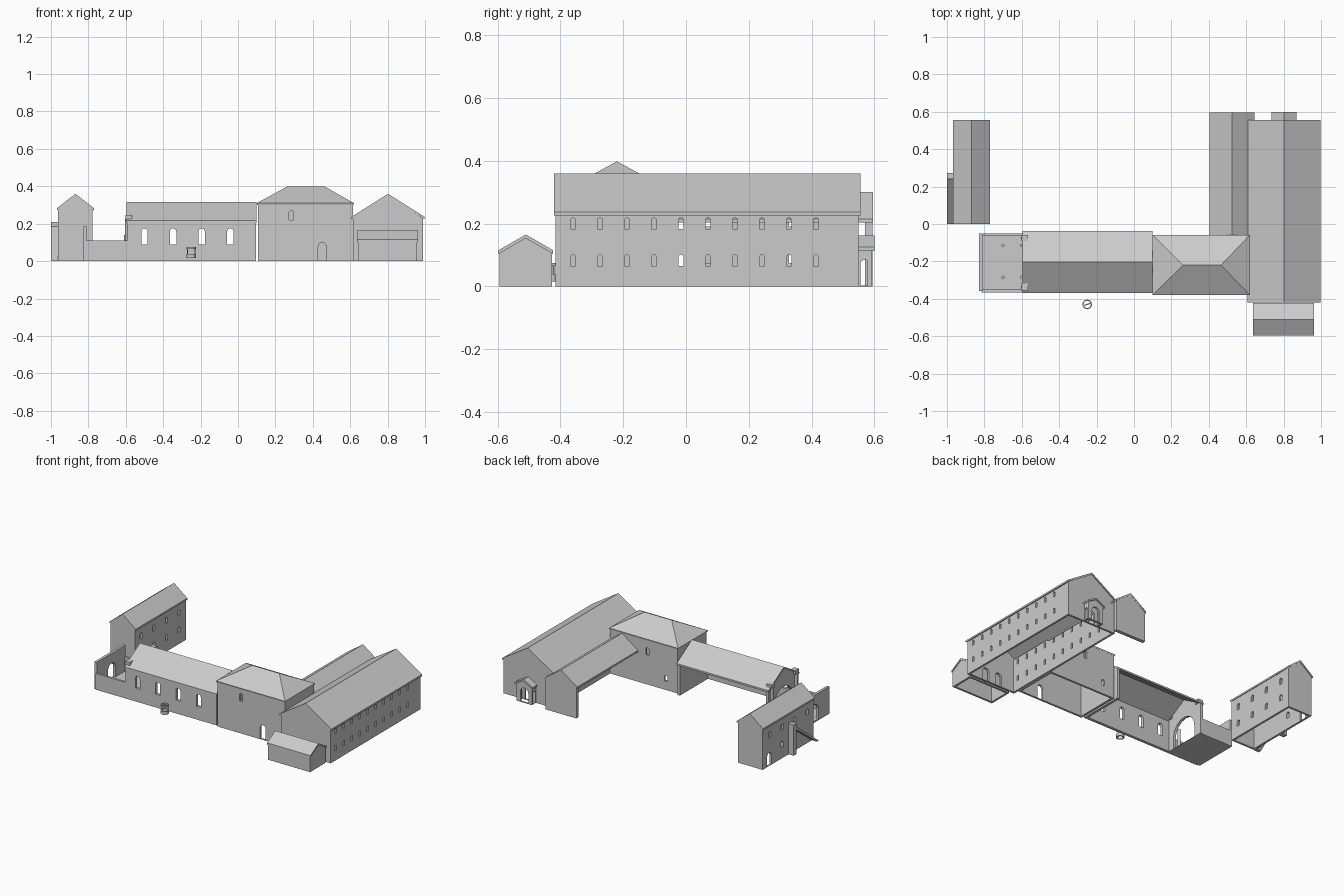
import bpy, bmesh, math
from mathutils import Vector

if "Cube" in bpy.data.objects:
    bpy.data.objects.remove(bpy.data.objects["Cube"])


def panel(name, outline, axis, a, b, holes=()):
    """Flat outline (with holes) extruded along an axis from a to b."""
    def place(u, v):
        return {'x': (a, u, v), 'y': (u, a, v), 'z': (u, v, a)}[axis]
    bm = bmesh.new()
    edges = []
    for loop in [outline, *holes]:
        vs = [bm.verts.new(place(u, v)) for u, v in loop]
        edges += [bm.edges.new((vs[i - 1], vs[i])) for i in range(len(vs))]
    if holes:
        bmesh.ops.triangle_fill(bm, edges=edges, use_beauty=True)
    else:
        bm.faces.new(bm.verts)
    ext = bmesh.ops.extrude_face_region(bm, geom=bm.faces[:], use_keep_orig=True)
    move = Vector([(b - a) if axis == k else 0 for k in 'xyz'])
    bmesh.ops.translate(bm, vec=move, verts=[g for g in ext['geom'] if isinstance(g, bmesh.types.BMVert)])
    bmesh.ops.recalc_face_normals(bm, faces=bm.faces[:])
    return finish(name, bm)


def finish(name, bm):
    me = bpy.data.meshes.new(name)
    bm.to_mesh(me)
    bm.free()
    ob = bpy.data.objects.new(name, me)
    bpy.context.collection.objects.link(ob)
    return ob


def arch(u, z0, z1, w):
    """Round-headed opening."""
    r = w / 2
    z0 = max(z0, 0.002)
    arc = [(u + r * math.cos(math.pi * i / 8), z1 - r + r * math.sin(math.pi * i / 8)) for i in range(9)]
    return [(u - r, z0), (u + r, z0)] + arc


def rect(u0, u1, v0, v1):
    return [(u0, v0), (u1, v0), (u1, v1), (u0, v1)]


def box(name, x0, x1, y0, y1, z0, z1):
    return panel(name, rect(x0, x1, y0, y1), 'z', z0, z1)


def gable(u0, u1, eave, ridge):
    return [(u0, 0), (u1, 0), (u1, eave), ((u0 + u1) / 2, ridge), (u0, eave)]


def roof(name, axis, u0, u1, a, b, eave, ridge, t=0.012):
    """Folded thin roof with its ridge along the axis."""
    m = (u0 + u1) / 2
    pts = [(u0, eave), (m, ridge), (u1, eave), (u1, eave - t), (m, ridge - t), (u0, eave - t)]
    return panel(name, pts, axis, a, b)


def cyl(name, x, y, z0, z1, r, n=12):
    return panel(name, [(x + r * math.cos(2 * math.pi * i / n), y + r * math.sin(2 * math.pi * i / n))
                        for i in range(n)], 'z', z0, z1)


T = 0.014  # wall thickness

# East hall: two rows of windows on both long walls
ys = [-0.36 + 0.086 * i for i in range(10)]
wins = [arch(y, z, z + 0.036, 0.016) for y in ys for z in (0.065, 0.182)]
for n, x in (("west", 0.615), ("east", 0.988 - T)):
    panel("hall_wall_" + n, rect(-0.415, 0.55, 0, 0.228), 'x', x, x + T, wins)
g = gable(0.615, 0.988, 0.23, 0.35)
panel("hall_gable_south", g, 'y', -0.415, -0.415 + T, [arch(x, 0, 0.09, 0.05) for x in (0.75, 0.85)])
panel("hall_gable_north", g, 'y', 0.55 - T, 0.55, [arch(0.802, 0, 0.09, 0.05)])
roof("hall_roof", 'y', 0.607, 0.997, -0.42, 0.555, 0.237, 0.36)

# North porch
panel("porch_front", gable(0.745, 0.86, 0.118, 0.152), 'y', 0.578, 0.592, [arch(0.8025, 0, 0.10, 0.06)])
for i, x in enumerate((0.745, 0.85)):
    panel(f"porch_side_{i}", rect(0.55, 0.59, 0, 0.12), 'x', x, x + 0.01, [arch(0.57, 0, 0.085, 0.03)])
roof("porch_roof", 'y', 0.735, 0.87, 0.55, 0.6, 0.125, 0.162)

# South annex
for n, y in (("south", -0.593), ("north", -0.427 - T)):
    panel("annex_wall_" + n, rect(0.642, 0.958, 0, 0.112), 'y', y, y + T)
for n, x in (("west", 0.642), ("east", 0.958 - T)):
    panel("annex_gable_" + n, gable(-0.593, -0.427, 0.11, 0.158), 'x', x, x + T)
roof("annex_roof", 'x', -0.597, -0.423, 0.637, 0.963, 0.115, 0.165)

# Inner wing: roof carried by an end wall, open sides
panel("wing_end_wall", gable(0.41, 0.64, 0.205, 0.292), 'y', 0.57, 0.594)
roof("wing_roof", 'y', 0.403, 0.645, -0.06, 0.595, 0.215, 0.30)

# Central block with hipped roof
panel("block_wall_south", rect(0.107, 0.615, 0, 0.308), 'y', -0.375, -0.375 + T,
      [arch(0.285, 0.22, 0.27, 0.024), arch(0.45, 0, 0.10, 0.042)])
panel("block_wall_north", rect(0.107, 0.615, 0, 0.308), 'y', -0.063 - T, -0.063,
      [arch(0.335, 0.2, 0.25, 0.024), arch(0.195, 0.06, 0.10, 0.024)])
for n, x in (("west", 0.107), ("east", 0.615 - T)):
    panel("block_wall_" + n, rect(-0.375, -0.063, 0, 0.308), 'x', x, x + T)
bm = bmesh.new()
v = [bm.verts.new(p) for p in ((0.1, -0.38, 0.31), (0.62, -0.38, 0.31), (0.62, -0.058, 0.31),
                               (0.1, -0.058, 0.31), (0.262, -0.22, 0.398), (0.465, -0.22, 0.398))]
for f in ((0, 1, 5, 4), (1, 2, 5), (2, 3, 4, 5), (3, 0, 4)):
    bm.faces.new([v[i] for i in f])
hip = finish("block_hip_roof", bm)
sol = hip.modifiers.new("thickness", 'SOLIDIFY')
sol.thickness = 0.01

# Nave: open on the courtyard side
panel("nave_wall_south", rect(-0.59, 0.095, 0, 0.213), 'y', -0.365, -0.345,
      [arch(x, 0.09, 0.175, 0.034) for x in (-0.5, -0.347, -0.194, -0.041)])
g = gable(-0.365, -0.045, 0.21, 0.305)
panel("nave_gable_west", g, 'x', -0.59, -0.572, [arch(-0.205, 0, 0.18, 0.2)])
panel("nave_gable_east", g, 'x', 0.077, 0.095)
roof("nave_roof", 'x', -0.37, -0.038, -0.595, 0.098, 0.216, 0.315)

# Columns beside the nave portal
for i, (y, w) in enumerate(((-0.075, 0.016), (-0.335, 0.02))):
    cyl(f"portal_column_{i}", -0.594, y, 0.01, 0.225, 0.01)
    box(f"portal_column_cap_{i}", -0.602, -0.566, y - w, y + w, 0.22, 0.247)
for i, y in enumerate((-0.115, -0.285)):
    cyl(f"portal_post_{i}", -0.6, y, 0.01, 0.14, 0.009)
    cyl(f"forecourt_post_{i}", -0.70, y, 0.01, 0.06, 0.009)

# Walled forecourt with gate
box("forecourt_floor", -0.828, -0.59, -0.355, -0.05, 0, 0.01)
box("forecourt_wall_south", -0.815, -0.59, -0.365, -0.35, 0, 0.11)
box("forecourt_wall_north", -0.815, -0.59, -0.065, -0.05, 0, 0.11)
panel("forecourt_gate_wall", rect(-0.358, -0.05, 0, 0.185), 'x', -0.828, -0.81, [arch(-0.2, 0, 0.12, 0.08)])

# West house
ys = (0.07, 0.205, 0.34, 0.475)
up = [arch(y, 0.19, 0.232, 0.024) for y in ys]
panel("house_wall_east", rect(0.004, 0.55, 0, 0.275), 'x', -0.777 - T, -0.777,
      up + [arch(y, 0.075, 0.115, 0.024) for y in ys])
panel("house_wall_west", rect(0.004, 0.55, 0, 0.275), 'x', -0.962, -0.962 + T,
      up + [arch(0.48, 0, 0.09, 0.045), arch(0.34, 0.075, 0.115, 0.024)])
g = gable(-0.962, -0.777, 0.277, 0.35)
panel("house_gable_south", g, 'y', 0.004, 0.004 + T)
panel("house_gable_north", g, 'y', 0.55 - T, 0.55)
roof("house_roof", 'y', -0.968, -0.77, 0, 0.555, 0.283, 0.36)

# Outside stair ramp and its pier
panel("house_ramp", [(0, 0), (0.02, 0), (0.24, 0.165), (0.24, 0.185)], 'x', -1.0, -0.962)
box("house_ramp_pier", -1.0, -0.962, 0.24, 0.272, 0, 0.21)

# Well in front of the nave
ring = [[(-0.25 + r * math.cos(math.pi * i / 8), -0.43 + r * math.sin(math.pi * i / 8)) for i in range(16)]
        for r in (0.026, 0.019)]
panel("well_ring", ring[0], 'z', 0.016, 0.038, [ring[1]])
panel("well_rim", ring[0], 'z', 0.066, 0.075, [ring[1]])
for i, s in enumerate((-1, 1)):
    cyl(f"well_post_{i}", -0.25 + s * 0.021, -0.43 + s * 0.008, 0.03, 0.07, 0.003, 6)
bar = box("well_bar", -0.023, 0.023, -0.003, 0.003, 0.064, 0.07)
bar.location = (-0.25, -0.43, 0)
bar.rotation_euler.z = 0.35
